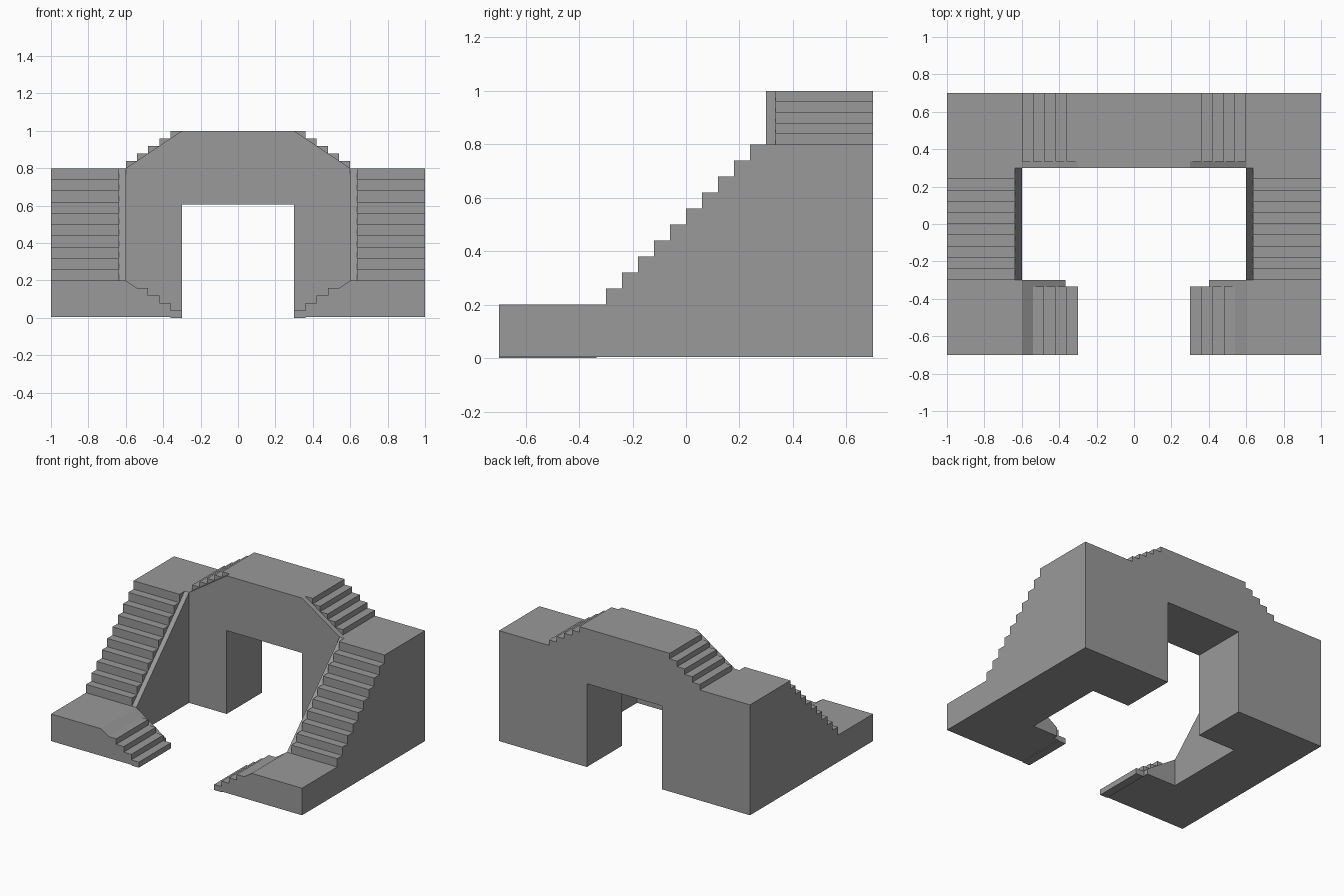
import bpy, bmesh

if "Cube" in bpy.data.objects:
    bpy.data.objects.remove(bpy.data.objects["Cube"])

stone = bpy.data.materials.new("grey stone")
stone.use_nodes = True
GREY = (0.32, 0.32, 0.32, 1)
stone.diffuse_color = GREY
stone.node_tree.nodes["Principled BSDF"].inputs["Base Color"].default_value = GREY

BASE, LANDING, UPPER, TOP = 0.005, 0.2, 0.8, 1.0
INNER, RAIL = 0.6, 0.635          # inner wall of the wings, outer edge of the ramps
FRONT, BACK = -0.7, 0.7


def prism(name, profile, axis, start, end):
    """Extrude a profile of (x, z) along y, or of (y, z) along x."""
    def point(p, d):
        return (d, p[0], p[1]) if axis == "x" else (p[0], d, p[1])
    bm = bmesh.new()
    face = bm.faces.new([bm.verts.new(point(p, start)) for p in profile])
    extruded = bmesh.ops.extrude_face_region(bm, geom=[face])["geom"]
    shift = point((0, 0), end - start)
    bmesh.ops.translate(bm, vec=shift,
                        verts=[v for v in extruded if isinstance(v, bmesh.types.BMVert)])
    bmesh.ops.recalc_face_normals(bm, faces=bm.faces)
    mesh = bpy.data.meshes.new(name)
    bm.to_mesh(mesh)
    bm.free()
    mesh.materials.append(stone)
    obj = bpy.data.objects.new(name, mesh)
    bpy.context.collection.objects.link(obj)
    return obj


def stairs(start, z, run, rise, count):
    """Outline of a flight, beginning with a riser."""
    points = []
    for i in range(count):
        points += [(start + i * run, z + i * rise), (start + i * run, z + (i + 1) * rise)]
    return points


# Wing outlines: stepped outside, plain ramp along the inner edge
flight = [(BACK, BASE), (FRONT, BASE), (FRONT, LANDING)]
flight += stairs(-0.3, LANDING, 0.06, 0.06, 10) + [(BACK, UPPER)]
ramp = [(BACK, BASE), (FRONT, BASE), (FRONT, LANDING),
        (-0.3, LANDING), (0.3, UPPER), (BACK, UPPER)]

# Small steps down from the landing: a sloped top tread, then four steps
low_steps = [(INNER, BASE), (INNER, LANDING), (0.54, 0.16)]
for i in range(3):
    low_steps += [(0.48 - i * 0.06, 0.16 - i * 0.04), (0.48 - i * 0.06, 0.12 - i * 0.04)]
low_steps += [(0.3, 0.04), (0.3, 0), (0.36, 0), (0.36, BASE)]

for side, sign, ramp_end in (("left", 1, 0.4), ("right", -1, 0.365)):
    prism(side + "_side_flight", flight, "x", sign * RAIL, sign)
    prism(side + "_side_ramp", ramp, "x", sign * INNER, sign * RAIL)
    prism(side + "_low_steps", [(sign * x, z) for x, z in low_steps], "y", FRONT, -0.335)
    end_height = LANDING - (INNER - ramp_end) * 2 / 3
    low_ramp = [(INNER, BASE), (INNER, LANDING), (ramp_end, end_height), (ramp_end, BASE)]
    prism(side + "_low_ramp", [(sign * x, z) for x, z in low_ramp], "y", -0.335, -0.3)

# Gateway bridge: sloped front band with the stepped body behind it
opening = [(0.3, 0.605), (0.3, BASE), (INNER, BASE)]
climb = [(-x, z) for x, z in stairs(-INNER, UPPER, 0.06, 0.04, 5)]


def arch(half):
    return half + [(-x, z) for x, z in reversed(half)]


prism("bridge_front_band", arch(opening + [(INNER, UPPER), (0.3, TOP)]), "y", 0.3, 0.335)
prism("bridge_body", arch(opening + climb), "y", 0.335, BACK)
